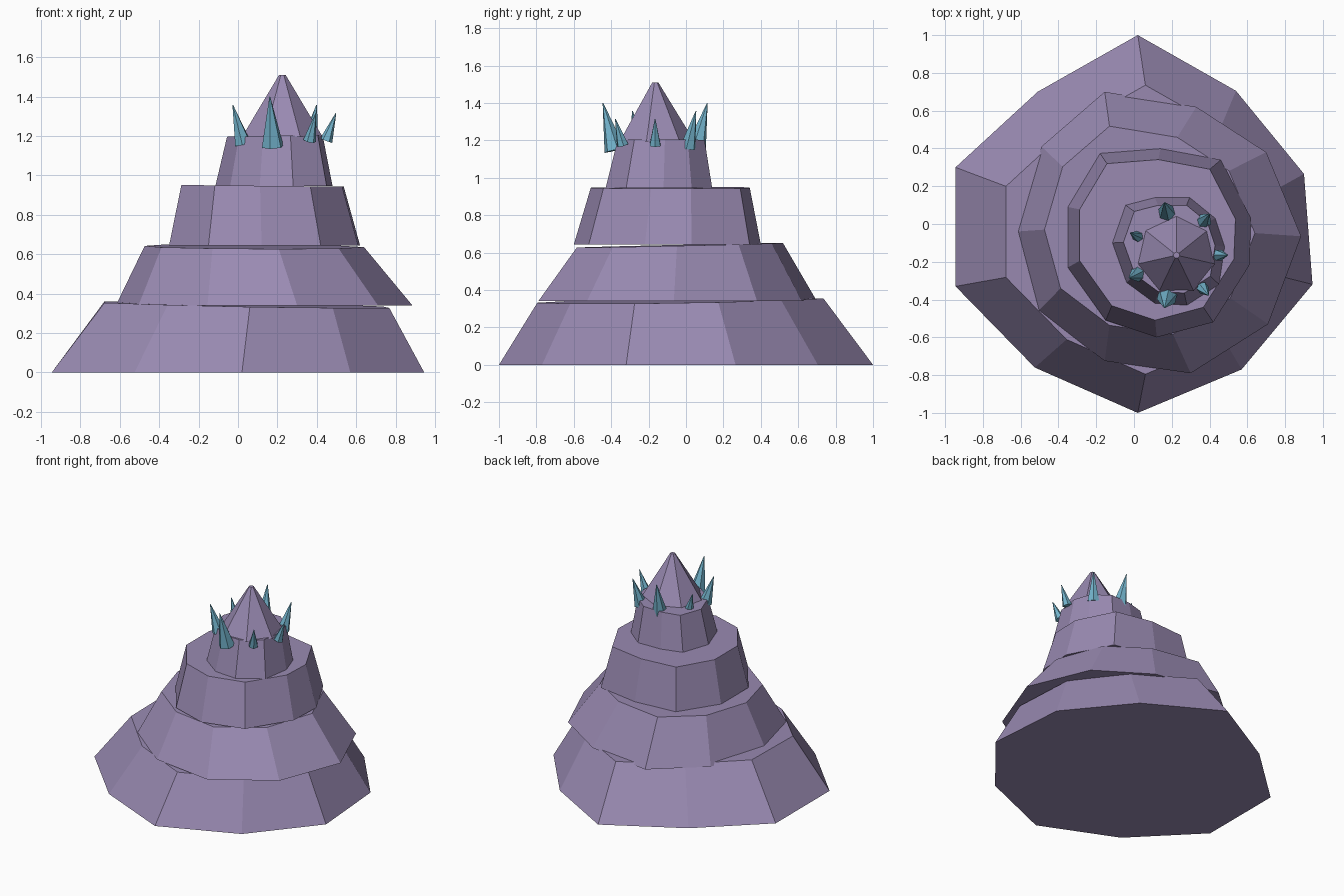
import bpy, bmesh, math
from mathutils import Vector

if "Cube" in bpy.data.objects:
    bpy.data.objects.remove(bpy.data.objects["Cube"])


def material(name, rgb):
    m = bpy.data.materials.new(name)
    m.diffuse_color = (*rgb, 1)
    m.use_nodes = True
    m.node_tree.nodes["Principled BSDF"].inputs["Base Color"].default_value = m.diffuse_color
    return m


ROCK = material("purple rock", (0.32, 0.255, 0.445))
CRYSTAL = material("blue crystal", (0.17, 0.45, 0.60))


def loft(name, bottom, top, mat):
    """Closed solid between two rings with the same number of points."""
    bm = bmesh.new()
    a = [bm.verts.new(p) for p in bottom]
    b = [bm.verts.new(p) for p in top]
    n = len(a)
    for i in range(n):
        j = (i + 1) % n
        bm.faces.new((a[i], a[j], b[j], b[i]))
    bm.faces.new(a[::-1])
    bm.faces.new(b)
    bmesh.ops.recalc_face_normals(bm, faces=bm.faces)
    mesh = bpy.data.meshes.new(name)
    bm.to_mesh(mesh)
    bm.free()
    mesh.materials.append(mat)
    ob = bpy.data.objects.new(name, mesh)
    bpy.context.collection.objects.link(ob)


def tier(name, outline, z0, z1, scale, shift, slope):
    """Uneven ten-sided ledge: the top is a shrunken, slightly tilted outline."""
    top = []
    for x, y in outline:
        u, v = x * scale + shift[0], y * scale + shift[1]
        top.append((u, v, z1 + slope[0] * u + slope[1] * v))
    loft(name, [(x, y, z0) for x, y in outline], top, ROCK)


# Stacked rock ledges, outlines counter-clockwise from the back
tier("base_tier",
     [(.02, 1), (-.51, .70), (-.945, .30), (-.945, -.33), (-.525, -.76),
      (.02, -1), (.57, -.77), (.945, -.32), (.90, .265), (.54, .705)],
     0, .345, .765, (.045, -.03), (-.018, .015))
tier("second_tier",
     [(-.155, .70), (-.49, .41), (-.62, -.04), (-.505, -.46), (-.155, -.725),
      (.30, -.79), (.71, -.53), (.885, -.065), (.70, .38), (.33, .62)],
     .34, .64, .74, (-.015, 0), (-.005, .022))
tier("third_tier",
     [(.14, .40), (-.18, .375), (-.35, .09), (-.35, -.23), (-.15, -.51),
      (.12, -.60), (.42, -.52), (.61, -.22), (.62, .03), (.46, .34)],
     .643, .948, .85, (.01, .001), (-.01, 0))
tier("fourth_tier",
     [(.11, .14), (-.045, .10), (-.115, -.10), (-.04, -.31), (.11, -.42),
      (.28, -.43), (.45, -.32), (.48, -.12), (.43, .03), (.295, .14)],
     .945, 1.197, .815, (.038, -.015), (.02, 0))


def ring(center, radius, axis, sides, phase):
    """Points of a regular polygon perpendicular to the axis."""
    q = Vector((0, 0, 1)).rotation_difference(axis)
    pts = []
    for i in range(sides):
        a = phase + math.tau * i / sides
        pts.append(center + q @ Vector((radius * math.cos(a), radius * math.sin(a), 0)))
    return pts


# Seven-sided peak
CX, CY = .225, -.165
UP = Vector((0, 0, 1))
loft("peak", ring(Vector((CX, CY, 1.195)), .21, UP, 7, math.pi / 2),
     ring(Vector((CX, CY, 1.51)), .017, UP, 7, math.pi / 2), ROCK)

# Crown of seven outward-leaning crystals in three sizes
SIZES = [(.033, 1.175, 1.315), (.045, 1.16, 1.357), (.057, 1.147, 1.40)]
for i in range(7):
    a = math.tau * i / 7
    r, z0, z1 = SIZES[i % 3]
    out = Vector((math.cos(a), math.sin(a), 0))
    foot = Vector((CX, CY, z0)) + out * .222
    tip = Vector((CX, CY, z1)) + out * (.272 + .007 * (i % 3))
    axis = (tip - foot).normalized()
    loft(f"crystal_{i + 1}", ring(foot, r, axis, 6, a), ring(tip, .002, axis, 6, a), CRYSTAL)
